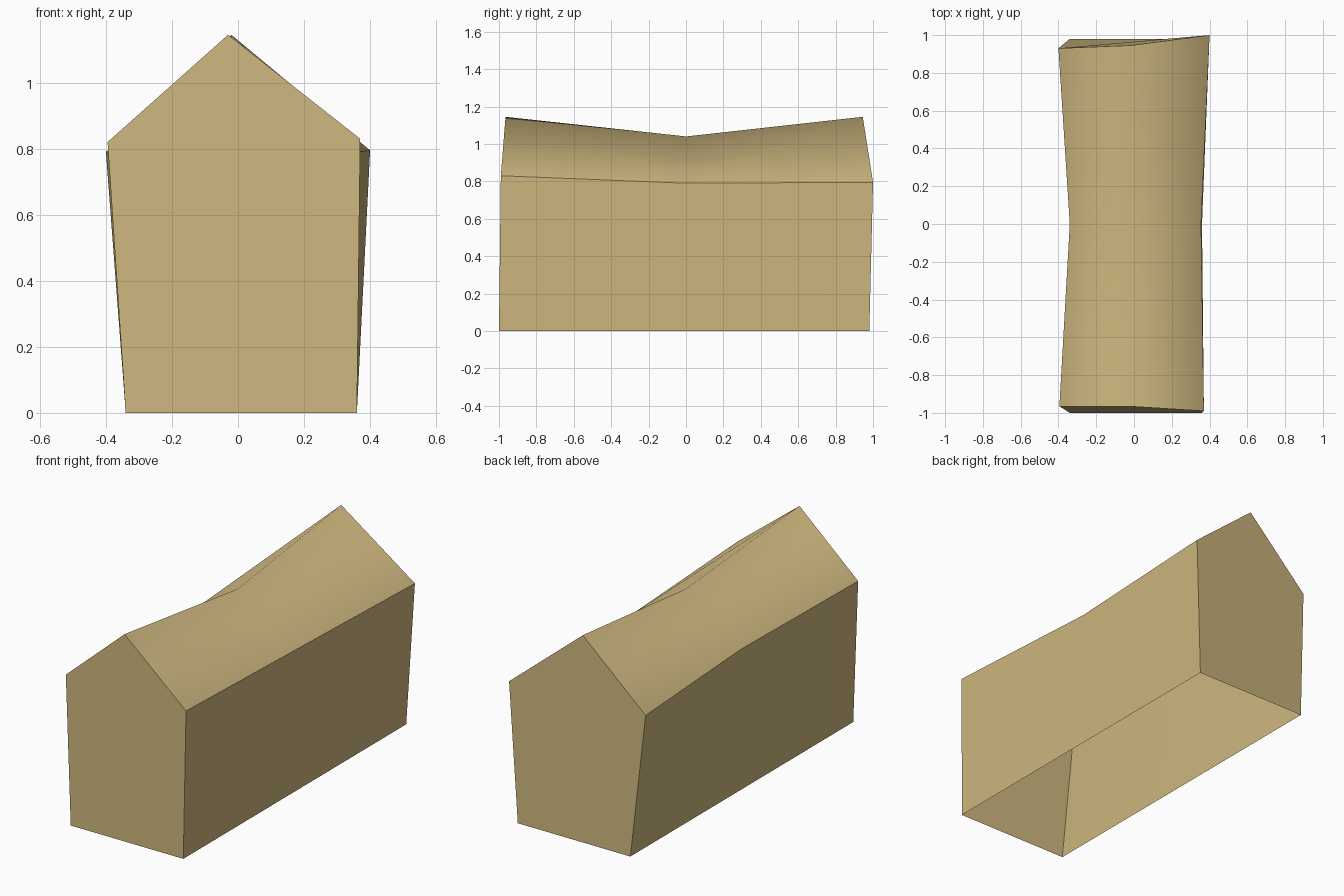
import bpy
import bmesh

old = bpy.data.objects.get("Cube")
if old:
    bpy.data.objects.remove(old, do_unlink=True)

# Single sandy colour
sand = bpy.data.materials.new("sand")
sand.use_nodes = True
colour = (0.61, 0.47, 0.21, 1)
sand.diffuse_color = colour
sand.node_tree.nodes["Principled BSDF"].inputs["Base Color"].default_value = colour

# Cross-sections front to back: left-hand foot, eave, ridge, eave, foot
sections = [
    [(-.34, -1, 0), (-.395, -.965, .82), (-.03, -.965, 1.145), (.37, -.99, .83), (.36, -1, 0)],
    [(-.34, 0, 0), (-.34, 0, .79), (0, 0, 1.04), (.355, 0, .79), (.36, 0, 0)],
    [(-.34, .98, 0), (-.40, .93, .79), (-.02, .945, 1.145), (.40, 1, .795), (.36, .98, 0)],
]

bm = bmesh.new()
front, middle, back = [[bm.verts.new(p) for p in s] for s in sections]

# Gable ends, open underneath
bm.faces.new(front)
bm.faces.new(back)

for end in (front, back):
    # Side walls
    for foot, eave in ((0, 1), (4, 3)):
        bm.faces.new((middle[foot], end[foot], end[eave], middle[eave]))
    # Sagging roof slopes, folded from the middle eave to the end of the ridge
    for eave in (1, 3):
        bm.faces.new((middle[eave], middle[2], end[2]))
        bm.faces.new((middle[eave], end[2], end[eave]))

bmesh.ops.recalc_face_normals(bm, faces=bm.faces)

# Smooth surfaces with crisp eaves and gable outlines
for f in bm.faces:
    f.smooth = True
outline = set(front) | set(back)
eaves = {s[i] for s in (front, middle, back) for i in (1, 3)}
for e in bm.edges:
    v, w = e.verts
    along_eave = v in eaves and w in eaves
    around_gable = {v, w} <= set(front) or {v, w} <= set(back)
    e.smooth = not (along_eave or around_gable)

mesh = bpy.data.meshes.new("house_shell")
bm.to_mesh(mesh)
bm.free()
mesh.materials.append(sand)
shell = bpy.data.objects.new("house_shell", mesh)
bpy.context.collection.objects.link(shell)
